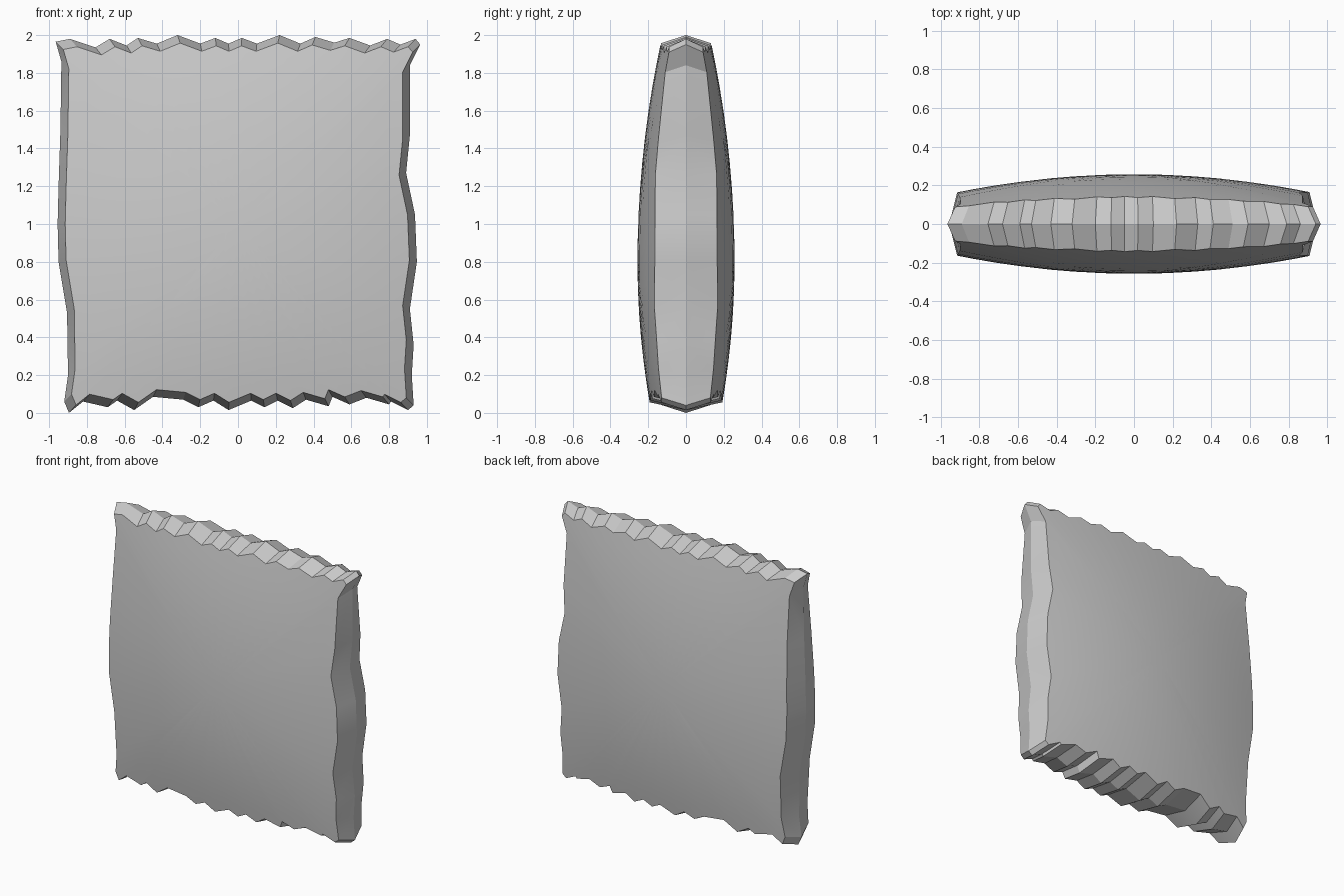
import bpy, bmesh

if "Cube" in bpy.data.objects:
    bpy.data.objects.remove(bpy.data.objects["Cube"])

# Ridge outline (x, z) in the y = 0 plane, clockwise from top left
top = [(-.965, 1.965), (-.89, 1.98), (-.755, 1.935), (-.68, 1.98), (-.59, 1.945), (-.53, 1.985),
       (-.43, 1.955), (-.32, 2.0), (-.2, 1.955), (-.12, 1.985), (-.05, 1.955), (.02, 1.985),
       (.1, 1.955), (.22, 2.0), (.33, 1.955), (.41, 1.99), (.51, 1.96), (.59, 1.985),
       (.7, 1.945), (.79, 1.98), (.86, 1.95), (.94, 1.98), (.965, 1.95)]
right = [(.91, 1.84), (.91, 1.47), (.89, 1.27), (.937, 1.05), (.947, .8), (.91, .55),
         (.93, .36), (.92, .2), (.93, .04)]
bottom = [(.9, .015), (.81, .06), (.8, .045), (.68, .08), (.59, .045), (.5, .085), (.48, .035),
          (.36, .07), (.29, .025), (.21, .065), (.14, .03), (.07, .065), (-.05, .015),
          (-.13, .065), (-.21, .03), (-.29, .07), (-.45, .085), (-.55, .015),
          (-.64, .065), (-.69, .03), (-.82, .06), (-.895, .0)]
left = [(-.92, .06), (-.9, .2), (-.905, .53), (-.95, .8), (-.955, 1.0), (-.95, 1.2),
        (-.94, 1.5), (-.935, 1.86)]
outline = top + right + bottom + left
CZ = .99


def half_depth(x, z):
    """Pillow thickness: fullest low in the middle, thin at the top."""
    k = .092 if z > .8 else .116
    return (.257 - k * (z - .8) ** 2) * (1 - .36 * (x / .91) ** 2)


bm = bmesh.new()


def ring(scale, side):
    vs = []
    for x, z in outline:
        px, pz = x * scale, CZ + (z - CZ) * scale
        vs.append(bm.verts.new((px, side * half_depth(px, pz) if side else 0, pz)))
    return vs


def bridge(a, b, smooth):
    n = len(a)
    for i in range(n):
        f = bm.faces.new((a[i], a[(i + 1) % n], b[(i + 1) % n], b[i]))
        f.smooth = smooth


# Crimped rim, then bulging front and back panels
ridge = ring(1, 0)
for side in (-1, 1):
    prev = ring(.958, side)
    bridge(ridge, prev, False)
    for s in (.87, .75, .62, .48, .34, .2, .08):
        cur = ring(s, side)
        bridge(prev, cur, True)
        prev = cur
    bm.faces.new(prev).smooth = True

bmesh.ops.recalc_face_normals(bm, faces=bm.faces)
mesh = bpy.data.meshes.new("pillow_packet")
bm.to_mesh(mesh)
bm.free()
packet = bpy.data.objects.new("pillow_packet", mesh)
bpy.context.collection.objects.link(packet)
bpy.context.view_layer.objects.active = packet
packet.select_set(True)
bpy.ops.object.shade_smooth_by_angle(angle=.3)
